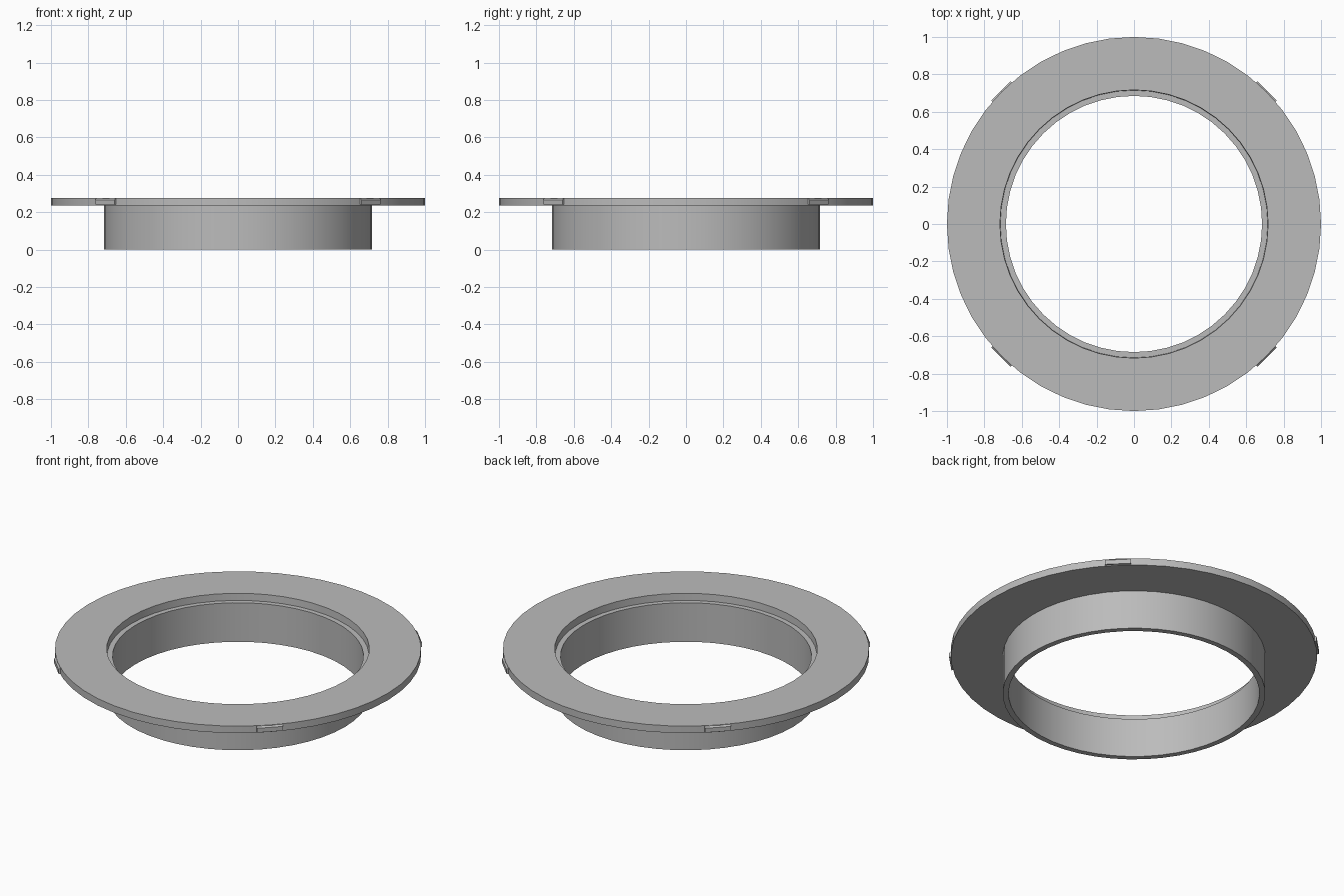
import bpy, bmesh, math
from mathutils import Matrix, Vector

cube = bpy.data.objects.get("Cube")
if cube:
    bpy.data.objects.remove(cube, do_unlink=True)

SEGMENTS = 48
OUTER_R, TUBE_R, BORE_R = 1.0, 0.717, 0.685
TOP, UNDERSIDE = 0.277, 0.235

grey = bpy.data.materials.new("plain grey")
grey.use_nodes = True
color = (0.5, 0.5, 0.5, 1)
grey.diffuse_color = color
grey.node_tree.nodes["Principled BSDF"].inputs["Base Color"].default_value = color


def add_object(name, bm):
    bmesh.ops.recalc_face_normals(bm, faces=bm.faces)
    mesh = bpy.data.meshes.new(name)
    bm.to_mesh(mesh)
    bm.free()
    mesh.materials.append(grey)
    obj = bpy.data.objects.new(name, mesh)
    bpy.context.collection.objects.link(obj)
    return obj


def lathe(name, profile):
    """Revolve a closed (radius, height) profile around z."""
    bm = bmesh.new()
    rings = []
    for i in range(SEGMENTS):
        a = math.tau * i / SEGMENTS
        rings.append([bm.verts.new((r * math.cos(a), r * math.sin(a), z))
                      for r, z in profile])
    n = len(profile)
    for i in range(SEGMENTS):
        here, there = rings[i], rings[(i + 1) % SEGMENTS]
        for j in range(n):
            k = (j + 1) % n
            bm.faces.new((here[j], there[j], there[k], here[k]))
    obj = add_object(name, bm)
    bpy.ops.object.select_all(action='DESELECT')
    obj.select_set(True)
    bpy.context.view_layer.objects.active = obj
    bpy.ops.object.shade_smooth_by_angle(angle=math.radians(30))
    return obj


def rim_tab(name, angle):
    """Small block on the rim, with its upper outer edge chamfered."""
    section = [(0.96, 0.24), (1.007, 0.24), (1.007, 0.266),
               (0.998, 0.275), (0.96, 0.275)]
    bm = bmesh.new()
    side = bm.faces.new([bm.verts.new((r, -0.072, z)) for r, z in section])
    result = bmesh.ops.extrude_face_region(bm, geom=[side])
    moved = [v for v in result["geom"] if isinstance(v, bmesh.types.BMVert)]
    bmesh.ops.translate(bm, verts=moved, vec=Vector((0, 0.144, 0)))
    bm.transform(Matrix.Rotation(angle, 4, 'Z'))
    return add_object(name, bm)


# Flange and tube in one body, with a ledge inside the flange opening
lathe("flanged_ring", [
    (BORE_R, 0), (TUBE_R, 0), (TUBE_R, UNDERSIDE), (OUTER_R, UNDERSIDE),
    (OUTER_R, TOP), (TUBE_R, TOP), (TUBE_R - 0.002, UNDERSIDE),
    (BORE_R, UNDERSIDE)])

# Four tabs on the diagonals of the rim
for i, name in enumerate(("back_left", "back_right", "front_right", "front_left")):
    rim_tab("rim_tab_" + name, math.radians(45 + 90 * i))
